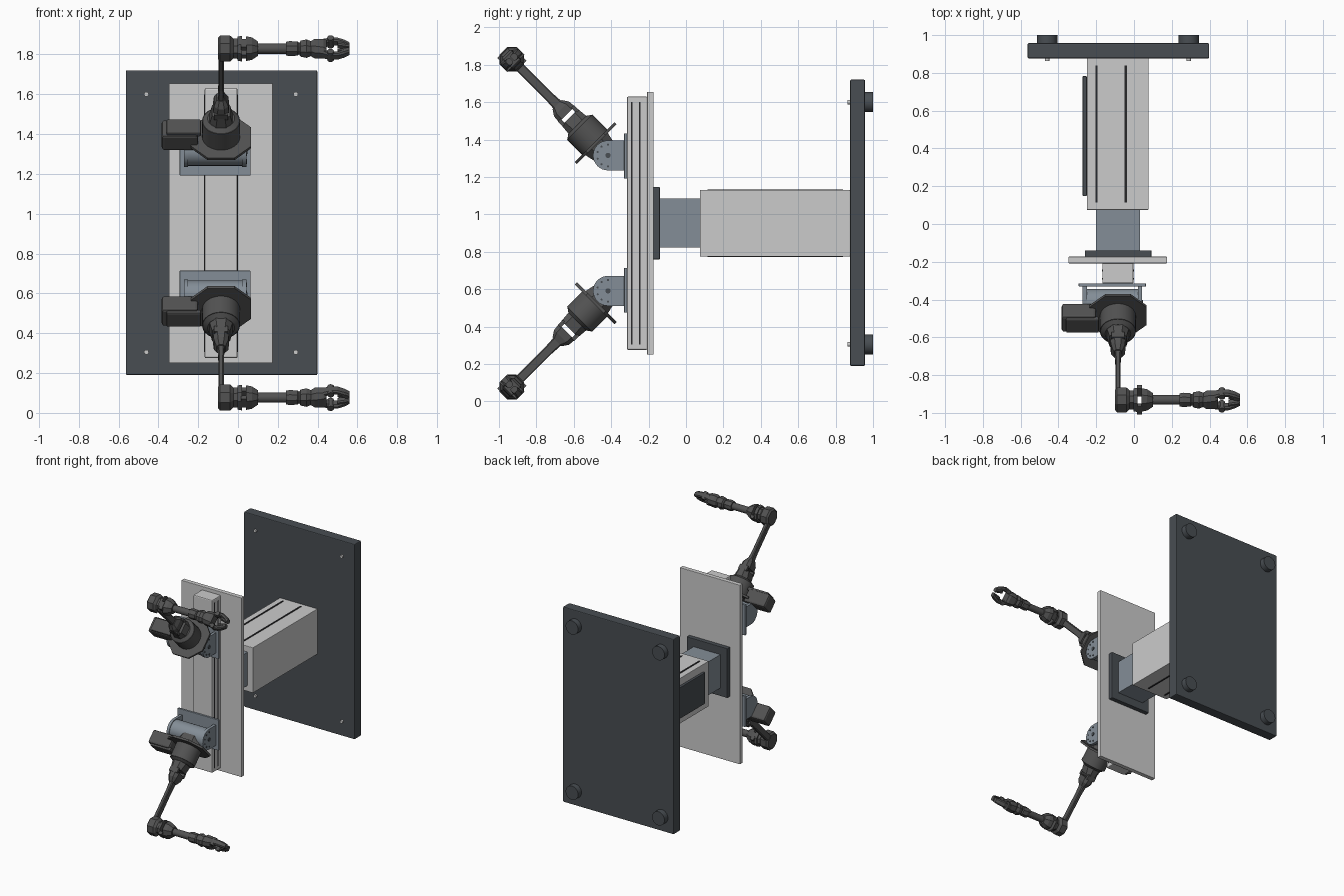
import bpy, bmesh
from math import radians, cos, sin, pi
from mathutils import Matrix, Vector

if "Cube" in bpy.data.objects:
    bpy.data.objects.remove(bpy.data.objects["Cube"])

I = Matrix.Identity(4)


def material(name, r, g, b):
    m = bpy.data.materials.new(name)
    m.diffuse_color = (r, g, b, 1)
    m.use_nodes = True
    m.node_tree.nodes["Principled BSDF"].inputs["Base Color"].default_value = m.diffuse_color
    return m


DARK = material("dark_steel", 0.065, 0.075, 0.085)
LIGHT = material("light_metal", 0.55, 0.56, 0.57)
BLUE = material("blue_grey", 0.23, 0.27, 0.31)
ARM = material("arm_grey", 0.085, 0.085, 0.085)
BLACK = material("black", 0.02, 0.02, 0.022)


def finish(name, bm, mat, T=I, smooth=False):
    bmesh.ops.recalc_face_normals(bm, faces=bm.faces)
    bm.transform(T)
    if T.determinant() < 0:
        bmesh.ops.reverse_faces(bm, faces=bm.faces)
    me = bpy.data.meshes.new(name)
    bm.to_mesh(me)
    bm.free()
    me.materials.append(mat)
    ob = bpy.data.objects.new(name, me)
    bpy.context.collection.objects.link(ob)
    if smooth:
        bpy.ops.object.select_all(action='DESELECT')
        bpy.context.view_layer.objects.active = ob
        ob.select_set(True)
        bpy.ops.object.shade_smooth_by_angle(angle=radians(35))
    return ob


def box(name, x, y, z, mat, T=I, bevel=0.0):
    bm = bmesh.new()
    size = [b - a for a, b in (x, y, z)]
    mid = [(a + b) / 2 for a, b in (x, y, z)]
    bmesh.ops.create_cube(bm, size=1, matrix=Matrix.Translation(mid) @ Matrix.Diagonal((*size, 1)))
    if bevel:
        bmesh.ops.bevel(bm, geom=bm.edges[:], offset=bevel, segments=2, affect='EDGES', profile=0.5)
    return finish(name, bm, mat, T)


def cyl(name, a, b, r, mat, T=I, r2=None, sides=32):
    a, b = Vector(a), Vector(b)
    bm = bmesh.new()
    M = Matrix.Translation((a + b) / 2) @ (b - a).to_track_quat('Z', 'Y').to_matrix().to_4x4()
    bmesh.ops.create_cone(bm, cap_ends=True, segments=sides, radius1=r,
                          radius2=r if r2 is None else r2, depth=(b - a).length, matrix=M)
    return finish(name, bm, mat, T, True)


def loft(name, sections, mat, T=I, chamfer=0.55):
    """Chamfered rectangles (distance, half x, half y[, centre y]) skinned along local z."""
    bm = bmesh.new()
    rings = []
    for d, hx, hy, *c in sections:
        cy, k = (c[0] if c else 0), chamfer * min(hx, hy)
        pts = [(hx, hy - k), (hx - k, hy), (k - hx, hy), (-hx, hy - k),
               (-hx, k - hy), (k - hx, -hy), (hx - k, -hy), (hx, k - hy)]
        rings.append([bm.verts.new((px, py + cy, d)) for px, py in pts])
    for r, s in zip(rings, rings[1:]):
        for i in range(8):
            bm.faces.new((r[i], r[i - 1], s[i - 1], s[i]))
    bm.faces.new(rings[0])
    bm.faces.new(rings[-1])
    return finish(name, bm, mat, T)


def extrude_x(name, pts, x, mat, T=I):
    bm = bmesh.new()
    f = bm.faces.new([bm.verts.new((x[0], p, q)) for p, q in pts])
    ext = bmesh.ops.extrude_face_region(bm, geom=[f])
    bmesh.ops.translate(bm, vec=(x[1] - x[0], 0, 0),
                        verts=[v for v in ext['geom'] if isinstance(v, bmesh.types.BMVert)])
    return finish(name, bm, mat, T, True)


# Back plate with feet and bolts
box("back_plate", (-.563, .398), (.877, .957), (.19, 1.72), DARK, bevel=.006)
for x in (-.46, .29):
    for z in (.305, 1.60):
        cyl("foot", (x, .957, z), (x, 1.0, z), .054, DARK)
        cyl("plate_bolt", (x, .863, z), (x, .88, z), .012, LIGHT, sides=12)

# Telescoping column with trim strips and side panel
box("column", (-.25, .077), (.075, .877), (.775, 1.13), LIGHT, bevel=.003)
for x in (-.198, -.043):
    for z in (.775, 1.13):
        box("column_strip", (x - .006, x + .006), (.115, .84), (z - .004, z + .004), BLACK)
box("side_panel", (-.272, -.25), (.148, .783), (.83, 1.075), DARK, bevel=.004)
box("column_neck", (-.2, .032), (-.145, .08), (.823, 1.085), BLUE)
box("neck_flange", (-.26, .092), (-.178, -.14), (.76, 1.147), DARK, bevel=.003)

# Front plate and vertical rail
box("front_plate", (-.347, .175), (-.208, -.173), (.25, 1.655), LIGHT, bevel=.003)
box("rail", (-.168, -.002), (-.316, -.205), (.275, 1.63), LIGHT, bevel=.008)
for x in (-.168, -.002):
    for y in (-.29, -.247):
        box("rail_groove", (x - .002, x + .002), (y - .005, y + .005), (.305, 1.6), BLACK)

# Two arms, the lower mirrored from the upper
MID = .953
MIRROR = Matrix.Translation((0, 0, MID)) @ Matrix.Diagonal((1, 1, -1, 1)) @ Matrix.Translation((0, 0, -MID))
CX, JY, JZ = -.085, -.417, 1.315

for side, W in (("upper", I), ("lower", MIRROR)):
    # Shoulder bracket
    box(side + "_bracket_plate", (-.293, .063), (-.331, -.314), (1.192, 1.432), BLUE, W, .003)
    arc = [(JY - .08 * sin(a), JZ + .08 * cos(a)) for a in [pi * i / 16 for i in range(17)]]
    for x in ((-.272, -.25), (.02, .042)):
        extrude_x(side + "_bracket_cheek", arc + [(-.33, JZ - .08), (-.33, JZ + .08)], x, BLUE, W)
    cyl(side + "_shoulder_drum", (-.25, JY, JZ), (.02, JY, JZ), .074, BLUE, W)
    for i in range(6):
        a = pi * i / 5
        y, z = JY - .058 * sin(a), JZ + .058 * cos(a)
        cyl(side + "_cheek_bolt", (.038, y, z), (.046, y, z), .006, DARK, W, sides=8)
    cyl(side + "_pivot_cap", (.038, JY, JZ), (.047, JY, JZ), .014, DARK, W, sides=16)

    # Turntable and motor, local z along the upper arm
    A = W @ Matrix.Translation((CX, JY, JZ)) @ Matrix.Rotation(radians(45), 4, 'X')
    loft(side + "_shoulder_core", [(.02, .085, .07), (.09, .1, .085)], ARM, A)
    loft(side + "_octagon_plate", [(.085, .15, .15), (.101, .15, .15)], ARM, A)
    box(side + "_motor", (-.298, -.115), (-.06, .06), (.06, .165), ARM, A, .014)
    box(side + "_motor_cover", (-.275, -.1), (-.05, .05), (.15, .178), ARM, A, .008)
    cyl(side + "_shoulder_body", (0, 0, .1), (0, 0, .215), .095, ARM, A)
    cyl(side + "_shoulder_collar", (0, 0, .215), (0, 0, .232), .092, ARM, A, r2=.068)

    # Slotted neck and upper arm link
    loft(side + "_neck_base", [(.22, .06, .068), (.288, .045, .062)], ARM, A)
    for s in (-1, 1):
        box(side + "_neck_bridge", (-.035, .035), (s * .051 - .01, s * .051 + .01), (.28, .318), ARM, A)
    loft(side + "_neck_tip", [(.311, .04, .06), (.352, .036, .056), (.385, .022, .034)], ARM, A)
    loft(side + "_upper_link", [(.37, .017, .03), (.45, .014, .025), (.73, .014, .025)], ARM, A, .4)

    # Elbow and forearm, local z along world x
    F = A @ Matrix.Translation((0, 0, .727)) @ Matrix.Rotation(radians(90), 4, 'Y')
    loft(side + "_elbow", [(-.016, .05, .052), (-.005, .064, .064), (.045, .064, .064),
                           (.062, .045, .05), (.09, .046, .052)], ARM, F)
    loft(side + "_elbow_yoke", [(.082, .056, .06), (.104, .06, .064)], ARM, F)
    for s in (-1, 1):
        # Bridges sit top and bottom so the slot stays open from the front
        box(side + "_elbow_bridge", (s * .048 - .012, s * .048 + .012), (s * .02 - .03, s * .02 + .03),
            (.1, .128), ARM, F)
    loft(side + "_forearm_base", [(.124, .058, .062), (.155, .052, .056), (.185, .034, .036)], ARM, F)
    cyl(side + "_forearm", (0, 0, .18), (0, 0, .34), .026, ARM, F, sides=20)
    loft(side + "_wrist", [(.325, .033, .033), (.345, .037, .037), (.385, .034, .034), (.392, .028, .028),
                           (.4, .038, .04), (.43, .044, .046), (.455, .032, .036)], ARM, F)

    # Gripper
    loft(side + "_palm", [(.45, .036, .036), (.47, .044, .05), (.515, .04, .052), (.53, .03, .048)], ARM, F)
    for s in (-1, 1):
        loft(side + "_finger", [(.51, .026, .016, s * .036), (.55, .022, .014, s * .05),
                                (.585, .022, .014, s * .05), (.62, .022, .016, s * .034),
                                (.645, .018, .014, s * .02)], ARM, F)
        loft(side + "_finger_pad", [(.585, .018, .012, s * .026), (.64, .018, .012, s * .015)], ARM, F)
        cyl(side + "_knuckle", (-.03, s * .048, .55), (.03, s * .048, .55), .017, ARM, F, sides=16)
